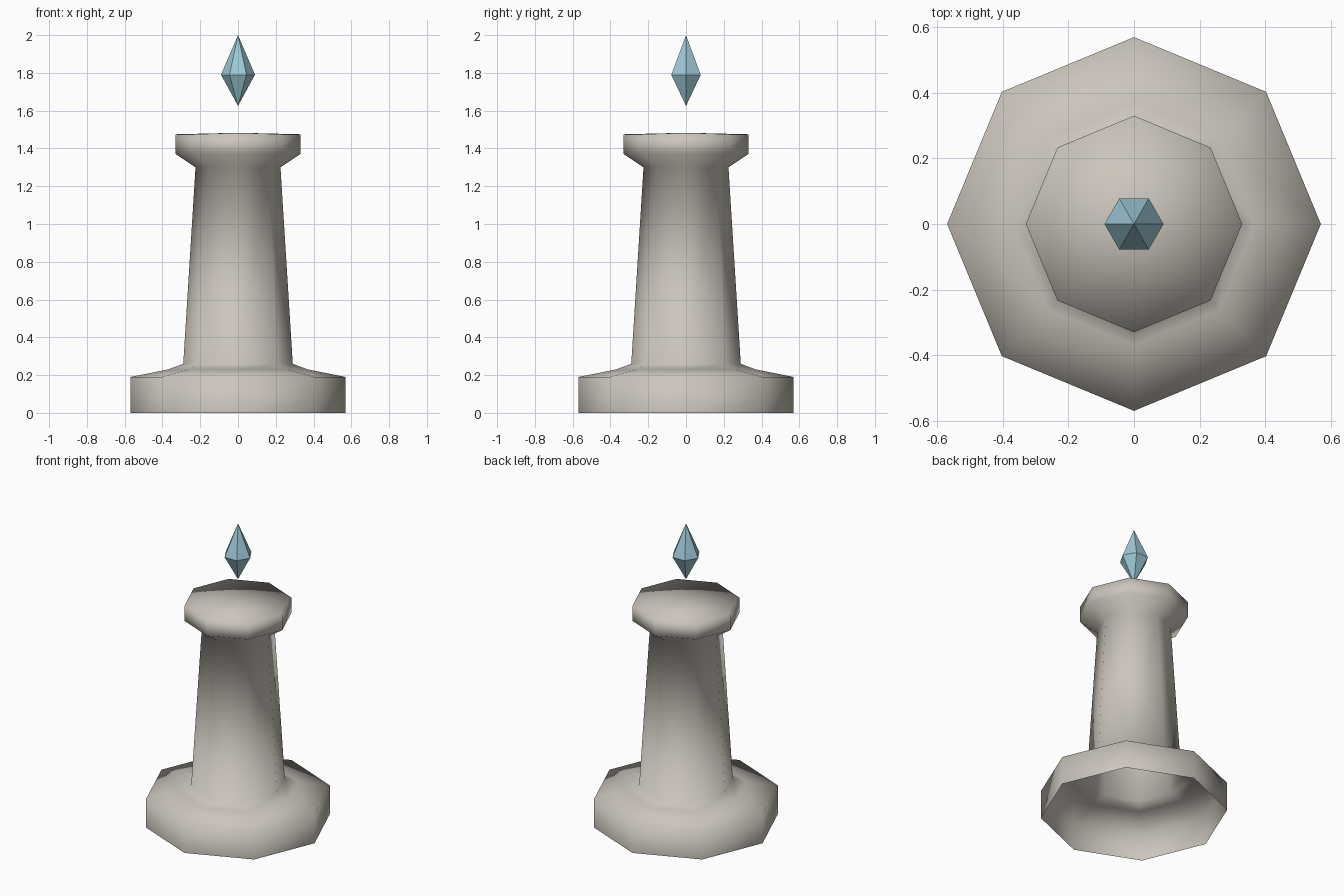
import bpy
import bmesh
from math import cos, sin, tau

cube = bpy.data.objects.get("Cube")
if cube:
    bpy.data.objects.remove(cube, do_unlink=True)


def make_material(name, colour):
    mat = bpy.data.materials.new(name)
    mat.use_nodes = True
    mat.diffuse_color = (*colour, 1)
    mat.node_tree.nodes["Principled BSDF"].inputs["Base Color"].default_value = (*colour, 1)
    return mat


def lathe(name, profile, sides, mat, smooth):
    """Turn a (radius, height) profile around z; zero radius makes a point."""
    bm = bmesh.new()
    rings = []
    for r, z in profile:
        if r == 0:
            rings.append([bm.verts.new((0, 0, z))] * sides)
        else:
            rings.append([bm.verts.new((r * cos(tau * i / sides), r * sin(tau * i / sides), z))
                          for i in range(sides)])
    for low, high in zip(rings, rings[1:]):
        for i in range(sides):
            j = (i + 1) % sides
            corners = dict.fromkeys((low[i], low[j], high[j], high[i]))
            bm.faces.new(list(corners)).smooth = smooth
    mesh = bpy.data.meshes.new(name)
    bm.to_mesh(mesh)
    bm.free()
    mesh.materials.append(mat)
    obj = bpy.data.objects.new(name, mesh)
    bpy.context.collection.objects.link(obj)
    return obj


stone = make_material("warm grey stone", (0.60, 0.56, 0.50))
crystal = make_material("pale blue crystal", (0.34, 0.58, 0.67))

# Open-bottomed octagonal pedestal: plinth, tapered shaft and flared cap
lathe("pedestal", [(0.57, 0), (0.57, 0.19), (0.37, 0.23), (0.29, 0.26),
                   (0.225, 1.30), (0.33, 1.37), (0.33, 1.475), (0, 1.483)],
      8, stone, True)

# Floating six-sided crystal
lathe("floating_crystal", [(0, 1.625), (0.09, 1.79), (0, 2.0)], 6, crystal, False)
